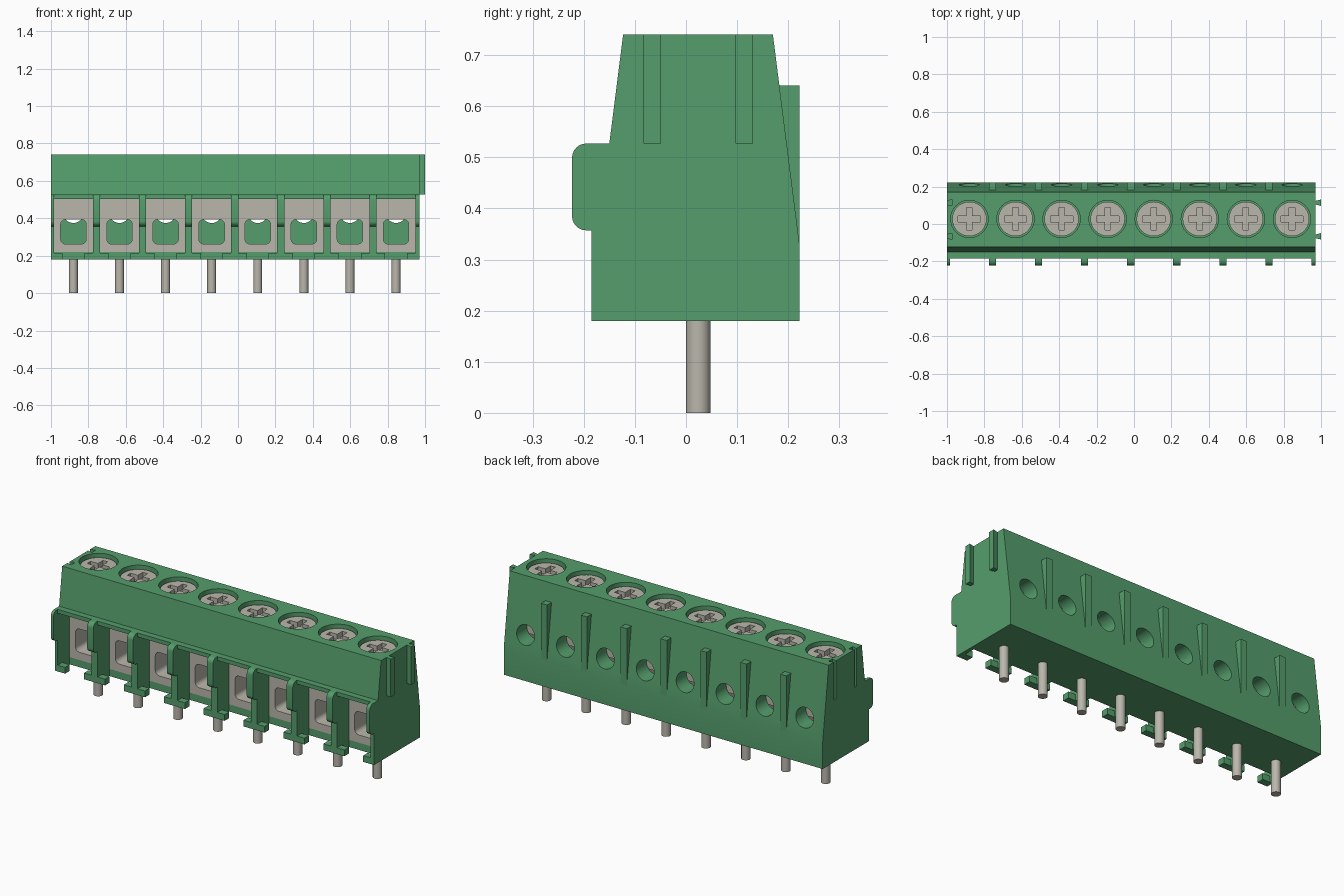
import bpy
import bmesh
from math import pi, sin, cos
from mathutils import Matrix

if "Cube" in bpy.data.objects:
    bpy.data.objects.remove(bpy.data.objects["Cube"])

COUNT, PITCH, FIRST = 8, 0.2464, -0.88
LEFT, RIGHT = -1.0, 0.97
SCREW_Y = 0.027
centers = [FIRST + i * PITCH for i in range(COUNT)]
walls = [FIRST + (i - 0.5) * PITCH for i in range(COUNT + 1)]


def material(name, color):
    m = bpy.data.materials.new(name)
    m.use_nodes = True
    m.diffuse_color = color
    m.node_tree.nodes["Principled BSDF"].inputs["Base Color"].default_value = color
    return m


GREEN = material("green plastic", (0.09, 0.34, 0.15, 1))
METAL = material("grey metal", (0.49, 0.47, 0.41, 1))


def add_box(bm, x0, x1, y0, y1, z0, z1):
    m = Matrix.Translation(((x0 + x1) / 2, (y0 + y1) / 2, (z0 + z1) / 2))
    m = m @ Matrix.Diagonal((x1 - x0, y1 - y0, z1 - z0, 1))
    bmesh.ops.create_cube(bm, size=1, matrix=m)


def add_cylinder(bm, center, radius, depth, axis="Z", sides=32):
    m = Matrix.Translation(center)
    if axis == "Y":
        m = m @ Matrix.Rotation(pi / 2, 4, "X")
    bmesh.ops.create_cone(bm, cap_ends=True, segments=sides, radius1=radius,
                          radius2=radius, depth=depth, matrix=m)


def add_prism(bm, points, direction):
    face = bm.faces.new([bm.verts.new(p) for p in points])
    new = bmesh.ops.extrude_face_region(bm, geom=[face])["geom"]
    bmesh.ops.translate(bm, vec=direction,
                        verts=[v for v in new if isinstance(v, bmesh.types.BMVert)])


def finish(bm, name, mat):
    bmesh.ops.recalc_face_normals(bm, faces=bm.faces)
    mesh = bpy.data.meshes.new(name)
    bm.to_mesh(mesh)
    bm.free()
    mesh.materials.append(mat)
    obj = bpy.data.objects.new(name, mesh)
    bpy.context.collection.objects.link(obj)
    return obj


def activate(obj):
    bpy.ops.object.select_all(action="DESELECT")
    obj.select_set(True)
    bpy.context.view_layer.objects.active = obj


def cut(obj, bm):
    cutter = finish(bm, "cutter", obj.data.materials[0])
    cutter.hide_render = True
    activate(obj)
    mod = obj.modifiers.new("cut", "BOOLEAN")
    mod.operation, mod.solver, mod.object = "DIFFERENCE", "EXACT", cutter
    bpy.ops.object.modifier_apply(modifier=mod.name)
    bpy.data.objects.remove(cutter)


def smooth(obj):
    activate(obj)
    bpy.ops.object.shade_smooth_by_angle(angle=pi / 6)


def arc(cx, cy, r, start, steps=6):
    return [(cx + r * cos(start + pi / 2 * i / steps),
             cy + r * sin(start + pi / 2 * i / steps)) for i in range(steps + 1)]


def add_dovetails(bm, x0, x1):
    # Ribs that widen away from the end face
    for y in (-0.066, 0.114):
        outline = [(x0, y - 0.009), (x1, y - 0.017), (x1, y + 0.017), (x0, y + 0.009)]
        add_prism(bm, [(px, py, 0.527) for px, py in outline], (0, 0, 0.213))


# Housing with its front ledge
bm = bmesh.new()
profile = [(-0.08, 0.18), (0.222, 0.18), (0.222, 0.33), (0.17, 0.74), (-0.123, 0.74),
           (-0.15, 0.527), (-0.185, 0.527), (-0.185, 0.505), (-0.08, 0.505)]
add_prism(bm, [(LEFT, y, z) for y, z in profile], (RIGHT - LEFT, 0, 0))
housing = finish(bm, "housing", GREEN)

# Pockets for the clamps
bm = bmesh.new()
for x in centers:
    add_box(bm, x - 0.105, x + 0.105, -0.1, 0.12, 0.22, 0.504)
cut(housing, bm)

# Screw wells and test holes in the back
bm = bmesh.new()
for x in centers:
    add_cylinder(bm, (x, SCREW_Y, 0.73), 0.1, 0.1)
    add_cylinder(bm, (x, 0.2, 0.43), 0.055, 0.18, "Y")
cut(housing, bm)

# Grooves in the right end that take a neighbour's ribs
bm = bmesh.new()
add_dovetails(bm, LEFT + 0.028, LEFT - 0.002)
for v in bm.verts:
    v.co.x = 2 * LEFT + 0.026 - v.co.x
    if v.co.z > 0.7:
        v.co.z += 0.01
cut(housing, bm)
smooth(housing)

# Ribs on the left end
bm = bmesh.new()
add_dovetails(bm, RIGHT - 0.002, 1.0)
finish(bm, "joining_ribs", GREEN)

# Divider walls with a rounded nose, and their feet
nose = ([(-0.05, 0.18), (-0.05, 0.527)]
        + arc(-0.195, 0.499, 0.028, pi / 2)
        + arc(-0.195, 0.385, 0.028, pi)
        + [(-0.185, 0.357), (-0.185, 0.18)])
for i, x in enumerate(walls):
    a, b = max(x - 0.019, LEFT), min(x + 0.019, RIGHT)
    bm = bmesh.new()
    add_prism(bm, [(a, y, z) for y, z in nose], (b - a, 0, 0))
    smooth(finish(bm, f"divider_{i + 1}", GREEN))
    bm = bmesh.new()
    add_box(bm, max(x - 0.065, LEFT), min(x + 0.065, RIGHT), -0.185, -0.145, 0.18, 0.215)
    finish(bm, f"divider_foot_{i + 1}", GREEN)

# Upright fins on the sloping back
for i, x in enumerate(walls[1:-1]):
    bm = bmesh.new()
    add_box(bm, x - 0.019, x + 0.019, 0.165, 0.222, 0.32, 0.64)
    finish(bm, f"back_fin_{i + 1}", GREEN)

for i, x in enumerate(centers):
    # Wire clamp with a rounded square opening
    bm = bmesh.new()
    add_box(bm, x - 0.105, x + 0.105, -0.08, 0.12, 0.22, 0.504)
    clamp = finish(bm, f"wire_clamp_{i + 1}", METAL)
    bm = bmesh.new()
    w, h, r = 0.043, 0.04, 0.025
    outline = (arc(w, h, r, 0) + arc(-w, h, r, pi / 2)
               + arc(-w, -h, r, pi) + arc(w, -h, r, 1.5 * pi))
    add_prism(bm, [(x + px, -0.1, 0.328 + pz) for px, pz in outline], (0, 0.24, 0))
    cut(clamp, bm)
    smooth(clamp)

    # Screw head with a cross slot
    bm = bmesh.new()
    add_cylinder(bm, (x, SCREW_Y, 0.697), 0.092, 0.046)
    screw = finish(bm, f"screw_{i + 1}", METAL)
    bm = bmesh.new()
    plus = []
    for k in range(4):
        turn = Matrix.Rotation(k * pi / 2, 2)
        plus += [turn @ Matrix.Identity(2) @ p for p in
                 (Matrix(((0.06, -0.015), (0.06, 0.015), (0.015, 0.015))))]
    add_prism(bm, [(x + p.x, SCREW_Y + p.y, 0.69) for p in plus], (0, 0, 0.05))
    cut(screw, bm)
    smooth(screw)

    # Solder pin
    bm = bmesh.new()
    add_cylinder(bm, (x, 0.024, 0.1), 0.024, 0.2, sides=24)
    smooth(finish(bm, f"pin_{i + 1}", METAL))
